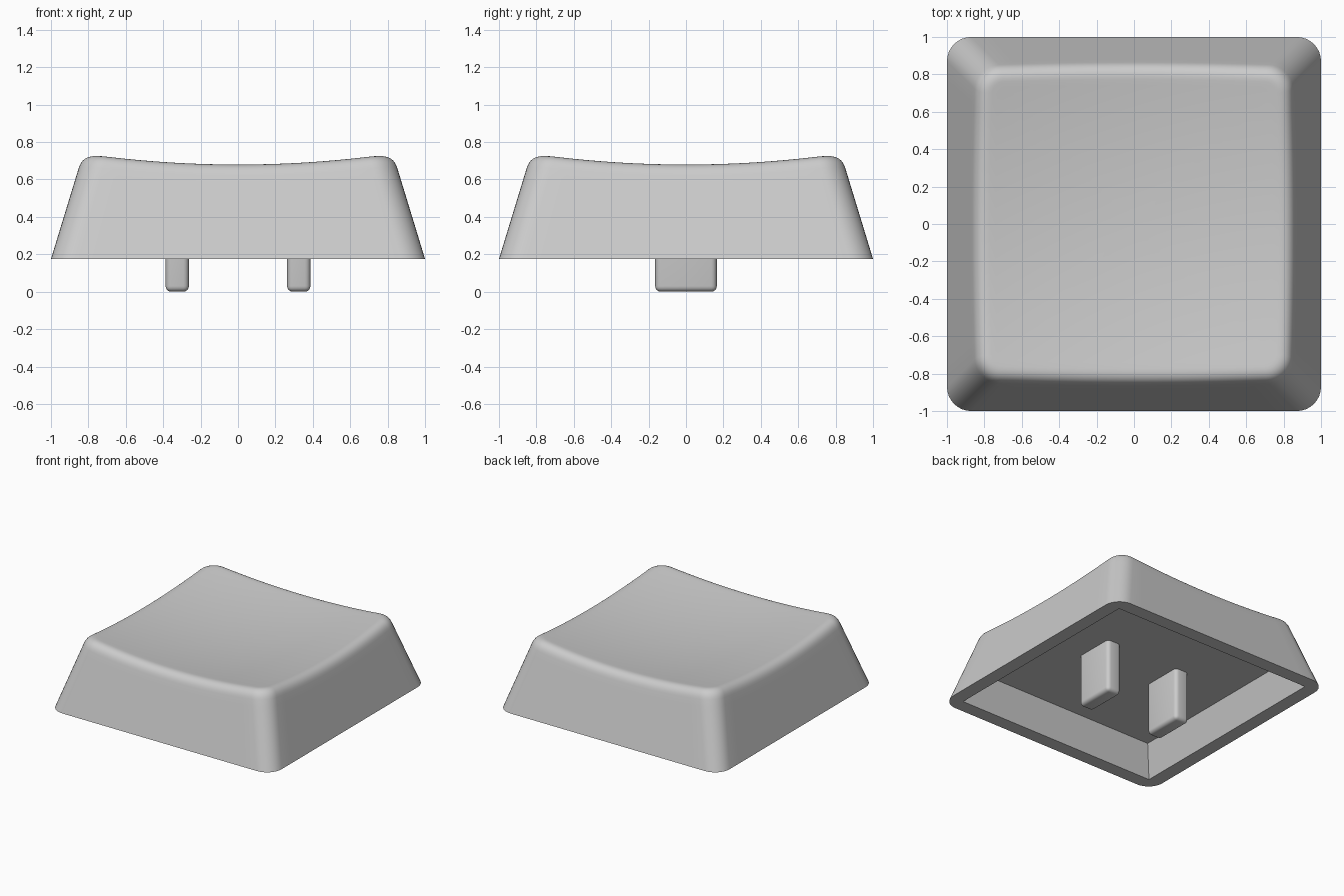
import bpy, bmesh, math
from mathutils import Vector

if "Cube" in bpy.data.objects:
    bpy.data.objects.remove(bpy.data.objects["Cube"])

grey = bpy.data.materials.new("light grey plastic")
grey.diffuse_color = (0.6, 0.6, 0.6, 1)
grey.use_nodes = True
grey.node_tree.nodes["Principled BSDF"].inputs["Base Color"].default_value = grey.diffuse_color

BASE, CEILING = 0.175, 0.42     # heights of the skirt rim and the cavity ceiling
RADIUS = 0.13                   # rounded vertical corners
SLOPE = 0.305                   # inward lean of the walls
FILLET = 0.07                   # softened edge around the dish
SIDE, CORNER = 16, 8            # steps per straight side and per corner


def outline(half, radius):
    """Rounded square as (position, outward normal) pairs, counter-clockwise."""
    pts, c = [], half - radius
    for q in range(4):
        turn = lambda x, y: [Vector((x, y)), Vector((-y, x)), Vector((-x, -y)), Vector((y, -x))][q]
        for i in range(SIDE):
            pts.append((turn(half, c * (2 * i / SIDE - 1)), turn(1, 0)))
        for i in range(CORNER):
            a = math.pi / 2 * i / CORNER
            n = turn(math.cos(a), math.sin(a))
            pts.append((turn(c, c) + n * radius, n))
    return pts


def dish(p):
    return 0.625 + (p.x ** 2 + p.y ** 2) / 11.2


def wall(k, z):
    p, _ = outline(1 - SLOPE * (z - BASE), RADIUS)[k]
    return Vector((p.x, p.y, z))


def on_dish(p):
    return Vector((p.x, p.y, dish(p)))


def finish(bm, name):
    bmesh.ops.remove_doubles(bm, verts=bm.verts, dist=1e-4)
    bmesh.ops.recalc_face_normals(bm, faces=bm.faces)
    mesh = bpy.data.meshes.new(name)
    bm.to_mesh(mesh)
    bm.free()
    ob = bpy.data.objects.new(name, mesh)
    bpy.context.collection.objects.link(ob)
    mesh.materials.append(grey)
    bpy.ops.object.select_all(action='DESELECT')
    ob.select_set(True)
    bpy.context.view_layer.objects.active = ob
    bpy.ops.object.shade_smooth_by_angle(angle=math.radians(35))
    return ob


# Each column runs from the cavity ceiling, round the rim, up the wall and into the dish
opening = outline(0.89, 0)
ceiling = outline(0.89 - SLOPE * (CEILING - BASE), 0)
columns = []
for k, (_, n) in enumerate(outline(1, RADIUS)):
    z = 0.7
    for _ in range(8):                      # where the wall meets the dish
        z = dish(wall(k, z))
    edge = wall(k, z)
    low = wall(k, z - FILLET)
    inner = on_dish(edge - Vector((n.x, n.y, 0)) * FILLET)
    col = [ceiling[k][0].to_3d() + Vector((0, 0, CEILING)),
           opening[k][0].to_3d() + Vector((0, 0, BASE)), wall(k, BASE)]
    col.append(wall(k, BASE).lerp(low, 0.9))
    for i in range(9):                      # soft top edge
        t = i / 8
        col.append(low * (1 - t) ** 2 + edge * 2 * t * (1 - t) + inner * t ** 2)
    for f in (0.96, 0.85, 0.7, 0.55, 0.4, 0.25, 0.1):
        col.append(on_dish(inner * f))
    columns.append(col)

# Keycap shell
bm = bmesh.new()
grid = [[bm.verts.new(p) for p in col] for col in columns]
for a, b in zip(grid, grid[1:] + grid[:1]):
    for i in range(len(a) - 1):
        bm.faces.new((a[i], b[i], b[i + 1], a[i + 1]))
bm.faces.new([c[-1] for c in grid])
bm.faces.new([c[0] for c in grid])
finish(bm, "keycap_shell")

# Two mounting legs under the ceiling
for side, name in ((-1, "left_mounting_leg"), (1, "right_mounting_leg")):
    bm = bmesh.new()
    bmesh.ops.create_cube(bm, size=1)
    for v in bm.verts:
        v.co = Vector((side * 0.325 + v.co.x * 0.125, v.co.y * 0.33,
                       (v.co.z + 0.5) * (CEILING + 0.02)))
    edges = [e for e in bm.edges if min(v.co.z for v in e.verts) < 0.01]
    bmesh.ops.bevel(bm, geom=edges, offset=0.03, segments=4, profile=0.5, affect='EDGES')
    finish(bm, name)
